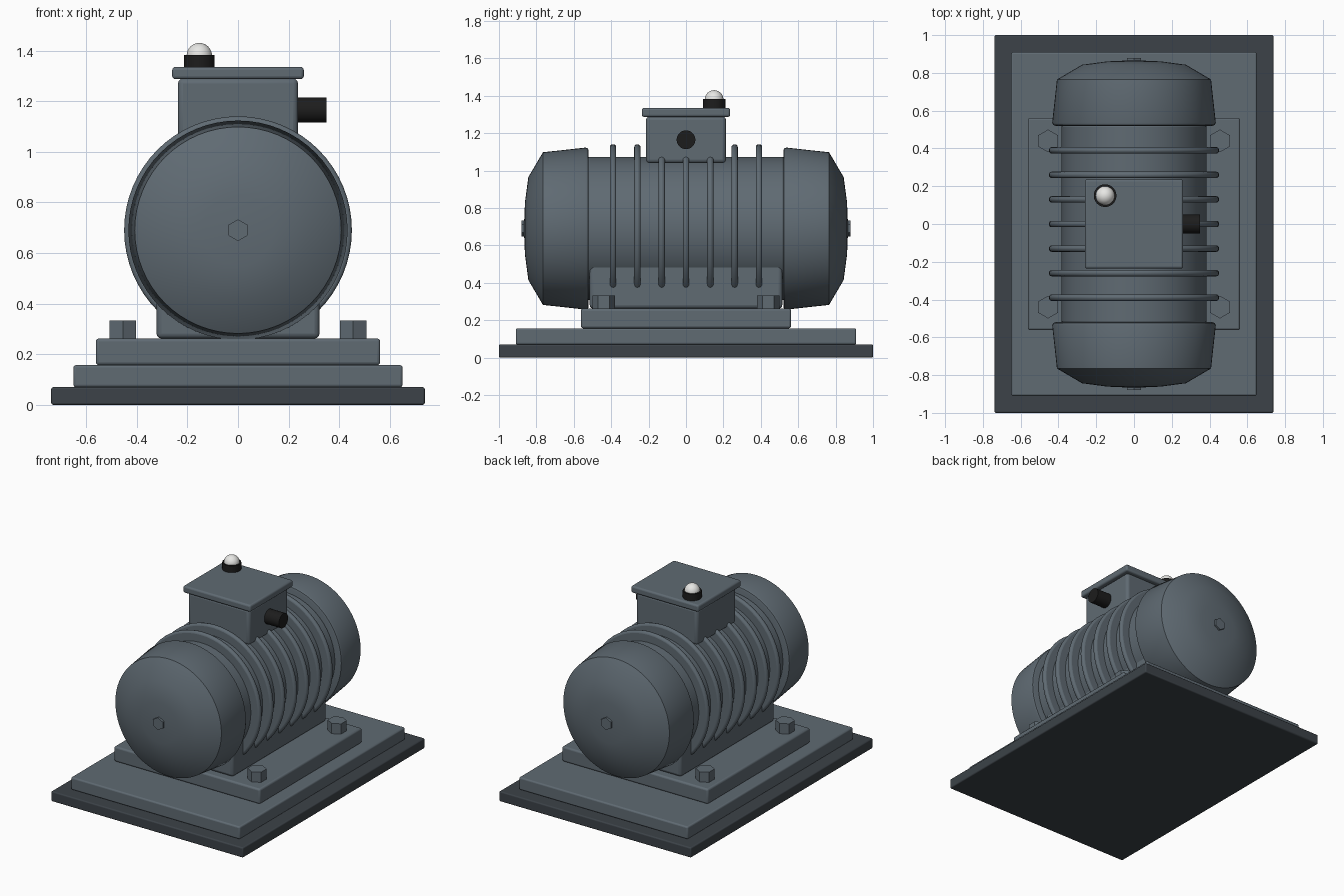
import bpy, bmesh
from math import radians, pi
from mathutils import Matrix, Vector

if "Cube" in bpy.data.objects:
    bpy.data.objects.remove(bpy.data.objects["Cube"])


def material(name, r, g, b):
    m = bpy.data.materials.new(name)
    m.use_nodes = True
    m.diffuse_color = (r, g, b, 1)
    m.node_tree.nodes["Principled BSDF"].inputs["Base Color"].default_value = (r, g, b, 1)
    return m


SLATE = material("slate paint", 0.115, 0.145, 0.17)
DARK = material("dark base", 0.045, 0.055, 0.065)
BLACK = material("black plastic", 0.012, 0.012, 0.012)
WHITE = material("lamp white", 0.8, 0.8, 0.78)

AXIS_Z = 0.69  # height of the motor shaft
ALONG = {"x": Matrix.Rotation(pi / 2, 4, "Y"),
         "y": Matrix.Rotation(-pi / 2, 4, "X"),
         "-y": Matrix.Rotation(pi / 2, 4, "X"),
         "z": Matrix.Identity(4)}


def finish(name, bm, mat, bevel=0.0, smooth=True):
    bmesh.ops.recalc_face_normals(bm, faces=bm.faces)
    mesh = bpy.data.meshes.new(name)
    bm.to_mesh(mesh)
    bm.free()
    mesh.materials.append(mat)
    ob = bpy.data.objects.new(name, mesh)
    bpy.context.collection.objects.link(ob)
    if bevel:
        mod = ob.modifiers.new("rounded edges", "BEVEL")
        mod.width, mod.segments, mod.limit_method = bevel, 3, "ANGLE"
    if smooth:
        bpy.ops.object.select_all(action="DESELECT")
        ob.select_set(True)
        bpy.context.view_layer.objects.active = ob
        bpy.ops.object.shade_smooth_by_angle(angle=radians(32))
    return ob


def box(name, half_x, half_y, z0, z1, mat, bevel=0.01):
    bm = bmesh.new()
    bmesh.ops.create_cube(bm, size=1, matrix=Matrix.Translation((0, 0, (z0 + z1) / 2))
                          @ Matrix.Diagonal((2 * half_x, 2 * half_y, z1 - z0, 1)))
    return finish(name, bm, mat, bevel)


def cylinder(name, centre, radius, length, axis, mat, sides=64, turn=0, bevel=0.0):
    bm = bmesh.new()
    bmesh.ops.create_cone(bm, cap_ends=True, segments=sides, radius1=radius, radius2=radius,
                          depth=length, matrix=Matrix.Translation(centre) @ ALONG[axis]
                          @ Matrix.Rotation(turn, 4, "Z"))
    return finish(name, bm, mat, bevel, smooth=sides > 6)


def lathe(name, profile, axis, mat, steps=64):
    """Spin (radius, distance) points about the motor shaft."""
    bm = bmesh.new()
    verts = [bm.verts.new((r, 0, d)) for r, d in profile]
    edges = [bm.edges.new(pair) for pair in zip(verts, verts[1:])]
    bmesh.ops.spin(bm, geom=verts + edges, cent=(0, 0, 0), axis=(0, 0, 1),
                   angle=2 * pi, steps=steps)
    bmesh.ops.remove_doubles(bm, verts=bm.verts, dist=0.0005)
    bmesh.ops.transform(bm, verts=bm.verts,
                        matrix=Matrix.Translation((0, 0, AXIS_Z)) @ ALONG[axis])
    return finish(name, bm, mat)


# Stepped base
box("base_slab", 0.738, 1.0, 0, 0.07, DARK, 0.008)
box("base_plate", 0.65, 0.91, 0.07, 0.157, SLATE)
box("mounting_plate", 0.562, 0.562, 0.157, 0.262, SLATE, 0.012)
box("motor_foot", 0.322, 0.515, 0.262, 0.62, SLATE, 0.02)

# Hold-down bolts
for x, side in ((-0.455, "right"), (0.455, "left")):
    for y, end in ((-0.44, "front"), (0.44, "back")):
        cylinder(f"bolt_{end}_{side}", (x, y, 0.293), 0.06, 0.08, "z", SLATE, 6, 0)

# Motor housing and cooling fins
cylinder("motor_body", (0, 0, AXIS_Z), 0.384, 1.05, "y", SLATE, bevel=0.012)
for i in range(-3, 4):
    cylinder(f"cooling_fin_{i + 4}", (0, i * 0.13, AXIS_Z), 0.45, 0.034, "y", SLATE, bevel=0.014)

# Domed end covers with centre nuts
COVER = [(0, 0.52), (0.415, 0.52), (0.428, 0.524), (0.433, 0.537), (0.408, 0.765),
         (0.275, 0.843), (0.14, 0.861), (0, 0.867)]
for axis, sign, end in (("-y", -1, "front"), ("y", 1, "back")):
    lathe(f"end_cover_{end}", COVER, axis, SLATE)
    cylinder(f"centre_nut_{end}", (0, sign * 0.865, AXIS_Z), 0.043, 0.03, "y", SLATE, 6, 0)

# Terminal box, lid and cable gland
box("terminal_box", 0.237, 0.214, 1.04, 1.29, SLATE, 0.02)
box("terminal_lid", 0.26, 0.236, 1.287, 1.335, SLATE, 0.012)
cylinder("cable_gland", (0.285, 0, 1.165), 0.05, 0.13, "x", BLACK, 32)

# Indicator lamp
cylinder("lamp_socket", (-0.153, 0.15, 1.357), 0.06, 0.05, "z", BLACK, 32)
bm = bmesh.new()
bmesh.ops.create_uvsphere(bm, u_segments=32, v_segments=16, radius=0.05,
                          matrix=Matrix.Translation((-0.153, 0.15, 1.38)))
finish("lamp_bulb", bm, WHITE)
